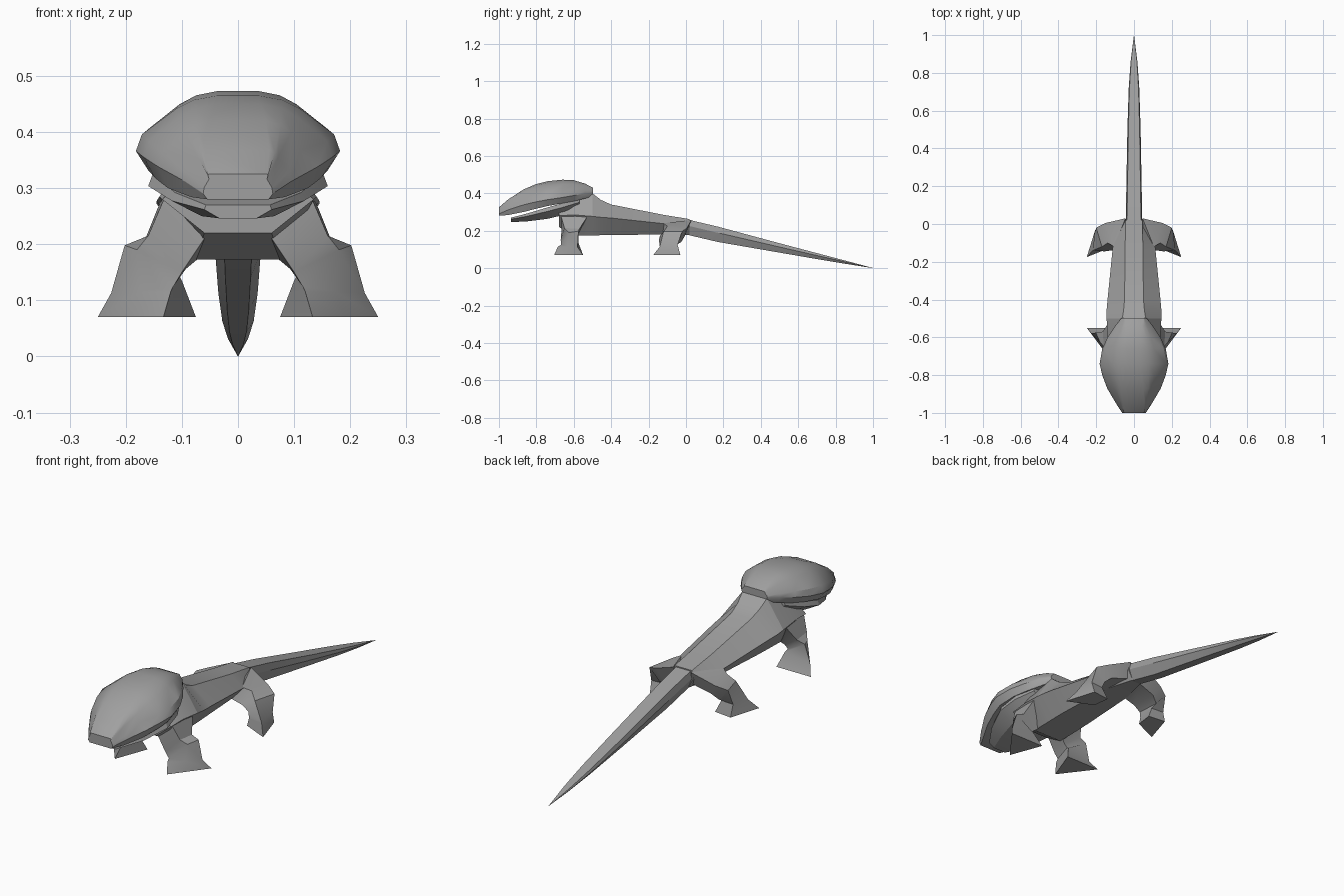
import bpy, bmesh, math
from mathutils import Vector

grey = bpy.data.materials.new("grey")
grey.diffuse_color = (0.35, 0.35, 0.35, 1)


def loft(name, rings, angle=25):
    """Skin a list of equal-length rings and cap both ends."""
    bm = bmesh.new()
    vs = [[bm.verts.new(p) for p in r] for r in rings]
    n = len(vs[0])
    for a, b in zip(vs, vs[1:]):
        for i in range(n):
            j = (i + 1) % n
            bm.faces.new((a[i], a[j], b[j], b[i]))
    bm.faces.new(vs[0])
    bm.faces.new(vs[-1])
    bmesh.ops.remove_doubles(bm, verts=bm.verts, dist=0.0008)
    bmesh.ops.recalc_face_normals(bm, faces=bm.faces)
    me = bpy.data.meshes.new(name)
    bm.to_mesh(me)
    bm.free()
    ob = bpy.data.objects.new(name, me)
    bpy.context.collection.objects.link(ob)
    me.materials.append(grey)
    bpy.ops.object.select_all(action='DESELECT')
    ob.select_set(True)
    bpy.context.view_layer.objects.active = ob
    bpy.ops.object.shade_smooth_by_angle(angle=math.radians(angle))
    return ob


def symmetric(y, half):
    """Close a half profile of (x, z) points into a mirrored ring."""
    return [(x, y, z) for x, z in half] + [(-x, y, z) for x, z in reversed(half)]


# torso and neck: y, top (x, z), side ridge (x, z), belly (x, z)
torso = [
    (-0.68, (0.05, 0.35), (0.135, 0.28), (0.06, 0.22)),
    (-0.60, (0.06, 0.39), (0.14, 0.285), (0.075, 0.173)),
    (-0.50, (0.062, 0.40), (0.145, 0.277), (0.075, 0.175)),
    (-0.455, (0.055, 0.365), (0.145, 0.272), (0.075, 0.176)),
    (-0.40, (0.05, 0.34), (0.14, 0.268), (0.074, 0.177)),
    (-0.12, (0.047, 0.285), (0.112, 0.238), (0.06, 0.18)),
    (0.02, (0.044, 0.262), (0.048, 0.22), (0.024, 0.177)),
]
loft("torso", [symmetric(y, p) for y, *p in torso], 20)

# tail: y, half width, top z, bottom z
tail = [(0.0, 0.044, 0.262, 0.18), (0.17, 0.041, 0.222, 0.14),
        (0.50, 0.035, 0.133, 0.083), (0.72, 0.028, 0.075, 0.045),
        (0.86, 0.018, 0.038, 0.022), (1.0, 0.0005, 0.001, 0.0)]
loft("tail", [symmetric(y, [(w * 0.85, t), (w, t * 0.6 + b * 0.4), (w * 0.55, b)])
              for y, w, t, b in tail])

# skull: y, half width, crown half width, bottom z, widest z, crown z
skull = [(-1.0, 0.062, 0.058, 0.280, 0.290, 0.325),
         (-0.95, 0.095, 0.062, 0.284, 0.312, 0.368),
         (-0.87, 0.142, 0.055, 0.300, 0.338, 0.420),
         (-0.80, 0.168, 0.045, 0.318, 0.355, 0.450),
         (-0.74, 0.182, 0.040, 0.332, 0.366, 0.465),
         (-0.66, 0.168, 0.040, 0.347, 0.378, 0.473),
         (-0.60, 0.140, 0.040, 0.358, 0.388, 0.470),
         (-0.54, 0.100, 0.045, 0.372, 0.398, 0.452),
         (-0.497, 0.066, 0.055, 0.385, 0.405, 0.430)]
rings = []
for y, w, c, zb, zm, zt in skull:
    h = zt - zm
    rings.append(symmetric(y, [(w * 0.88, zb), (w, zm), (w * 0.93 + c * 0.05, zm + h * 0.3),
                               (w * 0.55 + c * 0.3, zm + h * 0.75),
                               (w * 0.3 + c * 0.6, zm + h * 0.92), (c * 0.9, zt)]))
head = loft("skull", rings, 32)
# fold on one cheek
target = Vector((0.135, -0.87, 0.363))
v = min(head.data.vertices, key=lambda q: (q.co - target).length)
v.co += Vector((-0.025, 0.0, 0.004))

# lower jaw: y, half width, top z, bottom z
jaw = [(-0.935, 0.06, 0.270, 0.246), (-0.85, 0.118, 0.292, 0.250),
       (-0.74, 0.160, 0.325, 0.264), (-0.65, 0.148, 0.350, 0.285),
       (-0.57, 0.105, 0.372, 0.315)]
loft("lower_jaw", [symmetric(y, [(w * 0.95, t), (w, t * 0.65 + b * 0.35), (w * 0.55, b)])
                   for y, w, t, b in jaw], 25)

# legs: rings of four points from the body down to the foot
front_leg = [
    [(0.06, -0.665, 0.21), (0.13, -0.67, 0.285), (0.14, -0.53, 0.272), (0.07, -0.58, 0.175)],
    [(0.10, -0.67, 0.15), (0.16, -0.65, 0.215), (0.165, -0.57, 0.21), (0.09, -0.59, 0.16)],
    [(0.115, -0.667, 0.125), (0.18, -0.625, 0.19), (0.202, -0.575, 0.198), (0.105, -0.59, 0.145)],
    [(0.12, -0.685, 0.115), (0.175, -0.635, 0.115), (0.226, -0.58, 0.113), (0.10, -0.575, 0.135)],
    [(0.133, -0.705, 0.07), (0.19, -0.63, 0.07), (0.25, -0.55, 0.07), (0.075, -0.55, 0.07)],
]
hind_leg = [
    [(0.05, -0.13, 0.18), (0.105, -0.12, 0.24), (0.045, 0.03, 0.258), (0.03, 0.0, 0.19)],
    [(0.12, -0.14, 0.17), (0.14, -0.10, 0.225), (0.152, 0.005, 0.215), (0.12, -0.01, 0.165)],
    [(0.155, -0.145, 0.15), (0.17, -0.12, 0.195), (0.20, -0.02, 0.197), (0.15, -0.025, 0.14)],
    [(0.15, -0.135, 0.115), (0.218, -0.14, 0.115), (0.208, -0.045, 0.125), (0.145, -0.05, 0.125)],
    [(0.13, -0.12, 0.07), (0.25, -0.175, 0.07), (0.205, -0.03, 0.07), (0.12, -0.04, 0.07)],
]
for part, rings in (("front_leg", front_leg), ("hind_leg", hind_leg)):
    for side, s in (("right", 1), ("left", -1)):
        loft(f"{part}_{side}", [[(s * x, y, z) for x, y, z in r] for r in rings], 25)
